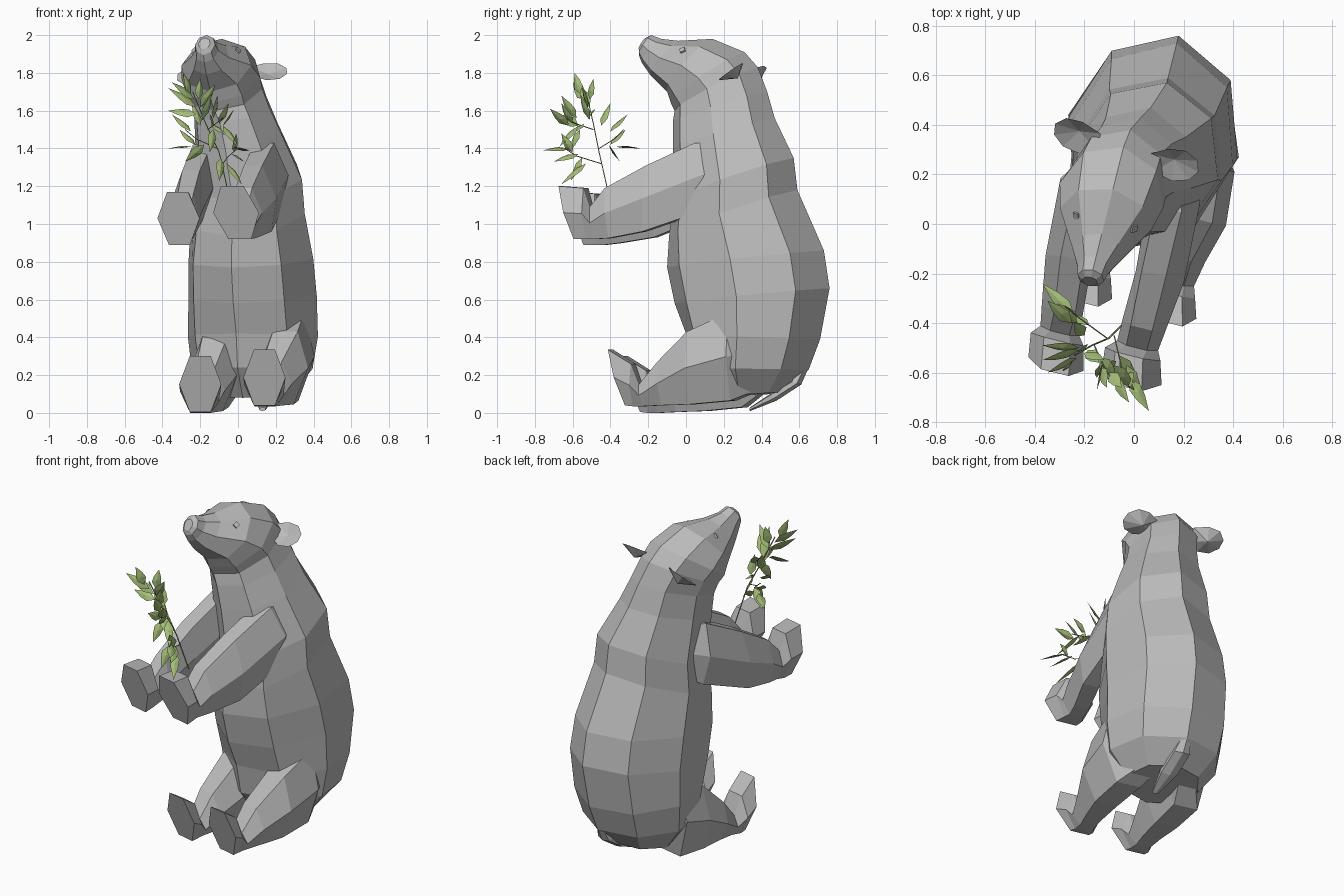
import bpy, bmesh, math
from mathutils import Vector as V


def material(name, rgb):
    m = bpy.data.materials.new(name)
    m.diffuse_color = (*rgb, 1)
    return m


GREY = material("grey fur", (0.5, 0.5, 0.5))
LEAF = material("leaf green", (0.38, 0.52, 0.19))
LAT = V((0.97, -0.24, 0))          # sideways direction of the turned body


def finish(bm, name, mat):
    bmesh.ops.recalc_face_normals(bm, faces=bm.faces)
    me = bpy.data.meshes.new(name)
    bm.to_mesh(me)
    bm.free()
    me.materials.append(mat)
    ob = bpy.data.objects.new(name, me)
    bpy.context.collection.objects.link(ob)
    return ob


def loft(name, rings, sides, phase=0.0, lat=LAT, mat=GREY):
    """Skin rings given as (top point, bottom point, half width)."""
    bm = bmesh.new()
    loops = []
    ky = 1 / math.cos(phase)       # flat-topped rings still reach top and bottom
    for top, bot, w in rings:
        top, bot = V(top), V(bot)
        c, h = (top + bot) / 2, (top - bot) / 2
        angles = [phase + math.tau * i / sides for i in range(sides)]
        loops.append([bm.verts.new(c + h * ky * math.cos(a) + lat * w * math.sin(a)) for a in angles])
    for a, b in zip(loops, loops[1:]):
        for i in range(sides):
            j = (i + 1) % sides
            bm.faces.new((a[i], a[j], b[j], b[i]))
    bm.faces.new(loops[0])
    bm.faces.new(loops[-1])
    return finish(bm, name, mat)


# Body and head: back y, back z, front y, front z, half width, sideways lean
spine = [
    (0.53, 0.11, 0.14, 0.08, 0.22, 0),
    (0.65, 0.23, 0.03, 0.24, 0.33, 0),
    (0.71, 0.39, 0.00, 0.42, 0.355, 0),
    (0.76, 0.66, -0.06, 0.58, 0.35, 0),
    (0.73, 0.86, -0.10, 0.77, 0.34, 0),
    (0.59, 1.18, -0.09, 0.93, 0.31, 0),
    (0.57, 1.35, -0.07, 1.12, 0.295, 0),
    (0.47, 1.56, -0.07, 1.40, 0.235, -0.04),
    (0.43, 1.70, -0.07, 1.54, 0.205, -0.07),
    (0.38, 1.83, -0.06, 1.60, 0.205, -0.10),
    (0.31, 1.91, -0.08, 1.64, 0.215, -0.11),
    (0.14, 1.98, -0.10, 1.70, 0.19, -0.11),
    (-0.04, 1.97, -0.19, 1.79, 0.105, -0.11),
    (-0.13, 1.98, -0.235, 1.855, 0.065, -0.11),
    (-0.185, 2.00, -0.25, 1.895, 0.055, -0.11),
    (-0.215, 1.985, -0.25, 1.925, 0.032, -0.11),
]


def mid(y, z, lean):
    return (-0.01 + 0.25 * y + lean, y, z)


loft("body_and_head", [(mid(by, bz, s), mid(fy, fz, s), w) for by, bz, fy, fz, w, s in spine], 8)

# Limbs: six-sided lofts ending in flat paws
HEX = math.pi / 6
loft("right_arm", [
    ((0.15, 0.22, 1.43), (0.19, 0.24, 1.14), 0.08),
    ((0.14, 0.06, 1.43), (0.19, 0.16, 1.09), 0.105),
    ((0.08, -0.20, 1.31), (0.13, -0.22, 0.96), 0.10),
    ((0.03, -0.42, 1.19), (0.05, -0.40, 0.925), 0.09),
    ((0.01, -0.50, 1.09), (0.02, -0.48, 0.92), 0.085),
    ((-0.02, -0.53, 1.19), (0.01, -0.52, 0.92), 0.115),
    ((-0.03, -0.66, 1.20), (0.01, -0.58, 0.92), 0.125)], 6, HEX)
loft("left_arm", [
    ((-0.10, 0.27, 1.42), (-0.11, 0.30, 1.14), 0.07),
    ((-0.19, 0.13, 1.42), (-0.21, 0.19, 1.07), 0.10),
    ((-0.25, -0.14, 1.28), (-0.28, -0.16, 0.93), 0.095),
    ((-0.28, -0.36, 1.15), (-0.30, -0.34, 0.90), 0.085),
    ((-0.30, -0.44, 1.06), (-0.30, -0.42, 0.89), 0.08),
    ((-0.31, -0.47, 1.16), (-0.31, -0.46, 0.89), 0.11),
    ((-0.32, -0.60, 1.17), (-0.31, -0.53, 0.89), 0.115)], 6, HEX)

leg = [
    ((0.22, 0.44, 0.50), (0.20, 0.46, 0.15), 0.10),
    ((0.28, 0.24, 0.53), (0.25, 0.25, 0.065), 0.145),
    ((0.25, 0.02, 0.43), (0.23, 0.03, 0.045), 0.135),
    ((0.18, -0.14, 0.27), (0.19, -0.12, 0.04), 0.105),
    ((0.16, -0.24, 0.15), (0.16, -0.22, 0.035), 0.085),
    ((0.14, -0.28, 0.26), (0.14, -0.27, 0.035), 0.11),
    ((0.14, -0.40, 0.335), (0.14, -0.31, 0.04), 0.115)]
loft("right_leg", leg, 6, HEX)
shift = [V((x, y, -0.035)) for x, y in ((-0.24, -0.04), (-0.37, 0.06), (-0.375, 0.08), (-0.355, 0.08),
                                        (-0.345, 0.08), (-0.34, 0.08), (-0.34, 0.08))]
loft("left_leg", [(V(t) + s, V(b) + s, w) for (t, b, w), s in zip(leg, shift)], 6, HEX)

# Tail tucked under the rump
loft("tail", [
    ((0.15, 0.65, 0.24), (0.14, 0.58, 0.22), 0.03),
    ((0.15, 0.61, 0.15), (0.14, 0.56, 0.17), 0.055),
    ((0.14, 0.48, 0.065), (0.14, 0.46, 0.11), 0.055),
    ((0.13, 0.34, 0.01), (0.13, 0.34, 0.03), 0.02)], 6)


# Ears: cupped discs pointing outward
def ear(name, base, out, wide):
    out, wide = V(out).normalized(), V(wide).normalized()
    n = out.cross(wide).normalized()
    if n.z < 0:
        n = -n
    outline = [(-0.02, -0.05), (0.05, -0.09), (0.12, -0.08), (0.165, -0.035),
               (0.17, 0.02), (0.13, 0.065), (0.06, 0.07), (-0.02, 0.04)]
    bm = bmesh.new()
    rim = [bm.verts.new(V(base) + out * a + wide * b) for a, b in outline]
    for depth in (0.025, 0.05):
        hub = bm.verts.new(V(base) + out * 0.07 - n * depth)
        for i in range(len(rim)):
            bm.faces.new((rim[i], rim[(i + 1) % len(rim)], hub))
    finish(bm, name, GREY)


ear("right_ear", (0.09, 0.25, 1.81), (0.97, -0.06, 0.03), (-0.15, 0.8, 0.55))
ear("left_ear", (-0.16, 0.34, 1.80), (-0.92, 0.28, -0.1), (0.15, 0.75, 0.6))

# Eyes: small raised buttons
for side, p in (("right", (-0.005, -0.015, 1.915)), ("left", (-0.225, 0.035, 1.915))):
    bm = bmesh.new()
    bmesh.ops.create_cube(bm, size=0.028)
    bmesh.ops.rotate(bm, verts=bm.verts, matrix=V((0, 0, 1)).rotation_difference(
        V((0.6 if side == "right" else -0.7, -0.4, 0.6))).to_matrix())
    bmesh.ops.translate(bm, verts=bm.verts, vec=p)
    finish(bm, side + "_eye", GREY)


# Branch: thin stems
def stem(name, pts, r):
    cu = bpy.data.curves.new(name, 'CURVE')
    cu.dimensions = '3D'
    cu.bevel_depth, cu.bevel_resolution = r, 0
    sp = cu.splines.new('POLY')
    sp.points.add(len(pts) - 1)
    for q, p in zip(sp.points, pts):
        q.co = (*p, 1)
    cu.materials.append(LEAF)
    bpy.context.collection.objects.link(bpy.data.objects.new(name, cu))


stem("main_stem", [(-0.05, -0.41, 1.16), (-0.10, -0.46, 1.38), (-0.17, -0.49, 1.53), (-0.24, -0.53, 1.70)], 0.0035)
stem("lower_twig", [(-0.08, -0.45, 1.32), (-0.05, -0.58, 1.36), (0.0, -0.64, 1.40)], 0.0025)
stem("upper_twig", [(-0.16, -0.49, 1.50), (-0.12, -0.58, 1.53), (-0.08, -0.64, 1.56)], 0.0025)
stem("back_twig", [(-0.11, -0.46, 1.40), (-0.22, -0.38, 1.45), (-0.28, -0.33, 1.50)], 0.0025)

# Leaves: base point, tip point
leaves = [
    ((-0.25, -0.56, 1.69), (-0.29, -0.59, 1.80)), ((-0.21, -0.51, 1.66), (-0.20, -0.49, 1.77)),
    ((-0.22, -0.51, 1.62), (-0.37, -0.55, 1.72)), ((-0.13, -0.58, 1.56), (-0.11, -0.66, 1.68)),
    ((-0.08, -0.62, 1.52), (-0.02, -0.72, 1.61)), ((-0.02, -0.62, 1.40), (0.06, -0.755, 1.39)),
    ((-0.08, -0.57, 1.52), (0.00, -0.67, 1.41)), ((-0.06, -0.53, 1.32), (0.02, -0.66, 1.21)),
    ((-0.03, -0.57, 1.37), (0.03, -0.70, 1.33)), ((-0.14, -0.54, 1.53), (-0.07, -0.62, 1.47)),
    ((-0.20, -0.45, 1.52), (-0.24, -0.40, 1.64)), ((-0.25, -0.40, 1.49), (-0.35, -0.31, 1.58)),
    ((-0.23, -0.40, 1.42), (-0.31, -0.32, 1.50)), ((-0.24, -0.37, 1.41), (-0.37, -0.24, 1.40)),
    ((-0.18, -0.41, 1.42), (-0.28, -0.35, 1.33)), ((-0.19, -0.51, 1.55), (-0.14, -0.56, 1.69)),
    ((-0.22, -0.50, 1.58), (-0.37, -0.49, 1.60)), ((-0.20, -0.52, 1.62), (-0.12, -0.55, 1.74)),
    ((-0.09, -0.55, 1.35), (-0.10, -0.61, 1.23)), ((-0.13, -0.57, 1.52), (-0.15, -0.67, 1.58)),
    ((-0.10, -0.60, 1.53), (-0.05, -0.66, 1.64)), ((-0.02, -0.60, 1.38), (-0.01, -0.66, 1.48)),
    ((-0.23, -0.54, 1.66), (-0.35, -0.60, 1.75)), ((-0.13, -0.56, 1.50), (-0.15, -0.62, 1.38)),
]
bm = bmesh.new()
for base, tip in leaves:
    base, tip = V(base), V(tip)
    d = tip - base
    s = d.cross(V((0.6, -0.65, 0.4))).normalized()
    n = s.cross(d).normalized()
    m, k = base + d * 0.3, base + d * 0.6
    rim = [bm.verts.new(p) for p in (base, m + s * 0.027, k + s * 0.021, tip, k - s * 0.021, m - s * 0.027)]
    for off in (0.008, -0.003):
        hub = bm.verts.new(base + d * 0.45 + n * off)
        for i in range(6):
            bm.faces.new((rim[i], rim[(i + 1) % 6], hub))
finish(bm, "leaves", LEAF)
